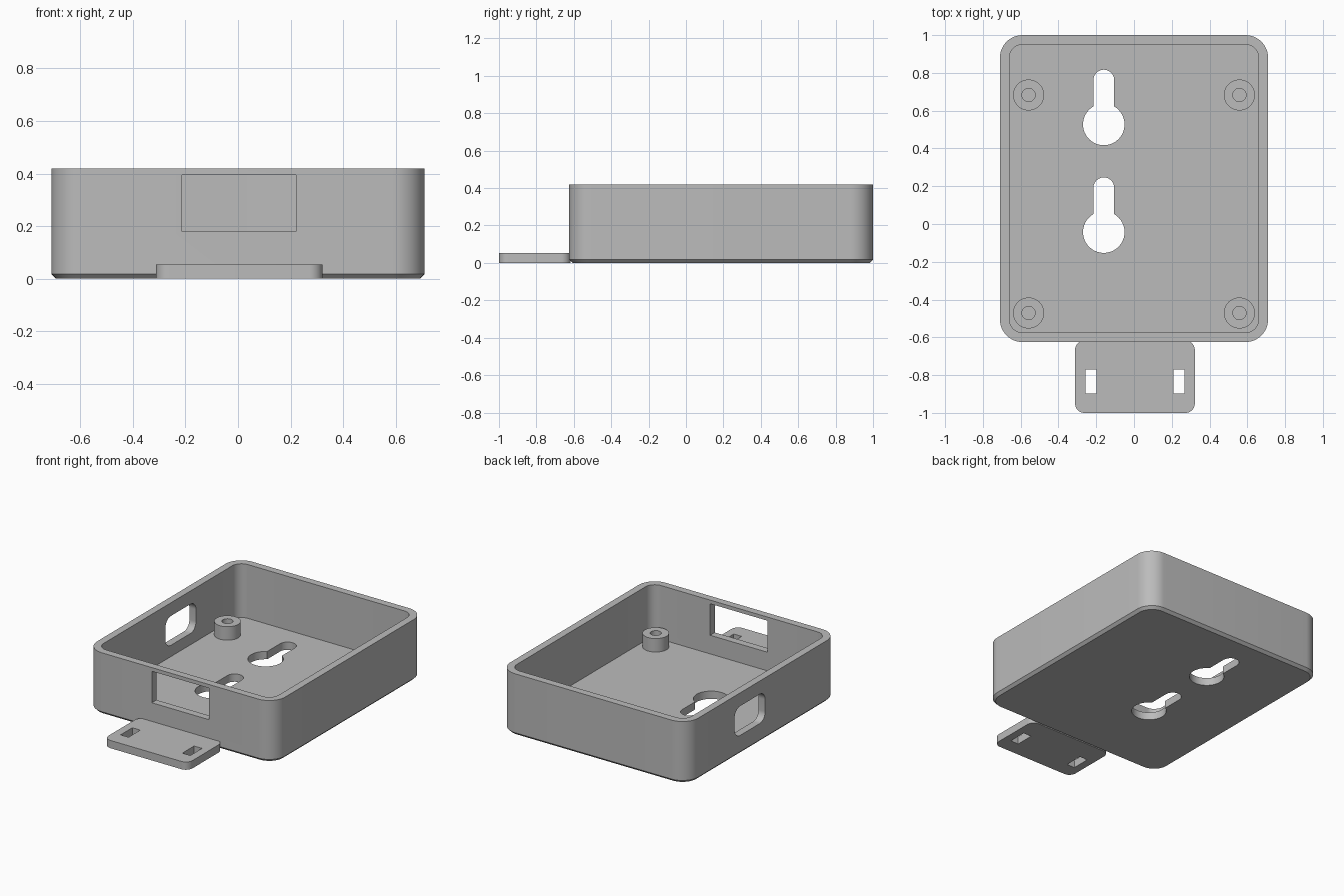
import bpy
import bmesh
from math import cos, sin, pi, radians
from mathutils import Matrix

if "Cube" in bpy.data.objects:
    bpy.data.objects.remove(bpy.data.objects["Cube"])

# Single plastic colour
plastic = bpy.data.materials.new("grey plastic")
plastic.use_nodes = True
GREY = (0.5, 0.5, 0.5, 1)
plastic.diffuse_color = GREY
plastic.node_tree.nodes["Principled BSDF"].inputs["Base Color"].default_value = GREY


def arc(cx, cy, r, start, end, steps=12):
    """Points along an arc, angles in degrees."""
    angles = [radians(start + (end - start) * i / steps) for i in range(steps + 1)]
    return [(cx + r * cos(a), cy + r * sin(a)) for a in angles]


def rounded_rect(x0, x1, y0, y1, r):
    if r == 0:
        return [(x0, y0), (x1, y0), (x1, y1), (x0, y1)]
    return (arc(x1 - r, y1 - r, r, 0, 90) + arc(x0 + r, y1 - r, r, 90, 180)
            + arc(x0 + r, y0 + r, r, 180, 270) + arc(x1 - r, y0 + r, r, 270, 360))


def loft(name, layers, turn=None):
    """Solid through stacked outlines, given as (z, points) pairs."""
    bm = bmesh.new()
    rings = [[bm.verts.new((x, y, z)) for x, y in pts] for z, pts in layers]
    n = len(rings[0])
    for low, high in zip(rings, rings[1:]):
        for i in range(n):
            j = (i + 1) % n
            bm.faces.new((low[i], low[j], high[j], high[i]))
    bm.faces.new(rings[0][::-1])
    bm.faces.new(rings[-1])
    if turn:
        bm.transform(turn)
    bmesh.ops.recalc_face_normals(bm, faces=bm.faces)
    mesh = bpy.data.meshes.new(name)
    bm.to_mesh(mesh)
    bm.free()
    mesh.materials.append(plastic)
    obj = bpy.data.objects.new(name, mesh)
    bpy.context.collection.objects.link(obj)
    return obj


def prism(name, pts, z0, z1, turn=None):
    return loft(name, [(z0, pts), (z1, pts)], turn)


def finish(obj, cutters=()):
    """Cut the openings, then smooth the rounded surfaces."""
    bpy.ops.object.select_all(action="DESELECT")
    obj.select_set(True)
    bpy.context.view_layer.objects.active = obj
    for cutter in cutters:
        mod = obj.modifiers.new("cut", "BOOLEAN")
        mod.operation, mod.solver, mod.object = "DIFFERENCE", "EXACT", cutter
        bpy.ops.object.modifier_apply(modifier=mod.name)
        bpy.data.objects.remove(cutter)
    bpy.ops.object.shade_smooth_by_angle(angle=radians(30))


W, FRONT, BACK, TOP = 0.71, -0.625, 1.0, 0.42
WALL, FLOOR, CHAMFER = 0.05, 0.053, 0.018

# Open tray with chamfered bottom edge
outer = rounded_rect(-W, W, FRONT, BACK, 0.12)
foot = rounded_rect(-W + CHAMFER, W - CHAMFER, FRONT + CHAMFER, BACK - CHAMFER, 0.12 - CHAMFER)
tray = loft("tray", [(0, foot), (CHAMFER, outer), (TOP, outer)])
cavity = prism("cavity", rounded_rect(-W + WALL, W - WALL, FRONT + WALL, BACK - WALL, 0.07),
               FLOOR, TOP + 0.1)
cutters = [cavity]

# Keyhole mounting slots through the floor
for y in (0.527, -0.043):
    key = arc(-0.16, y + 0.235, 0.055, 0, 180) + arc(-0.16, y, 0.11, 120, 420, 36)
    cutters.append(prism("keyhole", key, -0.1, 0.1))

# Front port, and rounded side port in the right wall
stand_front = Matrix.Rotation(pi / 2, 4, "X")
cutters.append(prism("front_port", rounded_rect(-0.213, 0.22, 0.18, 0.395, 0),
                     0.5, 0.7, stand_front))
stand_side = Matrix(((0, 0, 1, 0), (1, 0, 0, 0), (0, 1, 0, 0), (0, 0, 0, 1)))
cutters.append(prism("side_port", rounded_rect(0.16, 0.49, 0.13, 0.33, 0.06),
                     -0.8, -0.6, stand_side))
finish(tray, cutters)

# Screw bosses with blind holes
for side, x in (("right", -0.558), ("left", 0.558)):
    for end, y in (("front", -0.471), ("back", 0.683)):
        boss = prism(f"{side}_{end}_boss", arc(x, y, 0.082, 0, 352.5, 47), FLOOR - 0.01, 0.145)
        hole = prism("hole", arc(x, y, 0.035, 0, 345, 23), FLOOR, 0.2)
        finish(boss, [hole])

# Strap tab with two slots
tab = prism("strap_tab", rounded_rect(-0.312, 0.322, -1, FRONT + 0.008, 0.05), 0, 0.053)
slots = [prism("slot", rounded_rect(x, x + 0.06, -0.897, -0.77, 0), -0.1, 0.1)
         for x in (-0.258, 0.208)]
finish(tab, slots)
